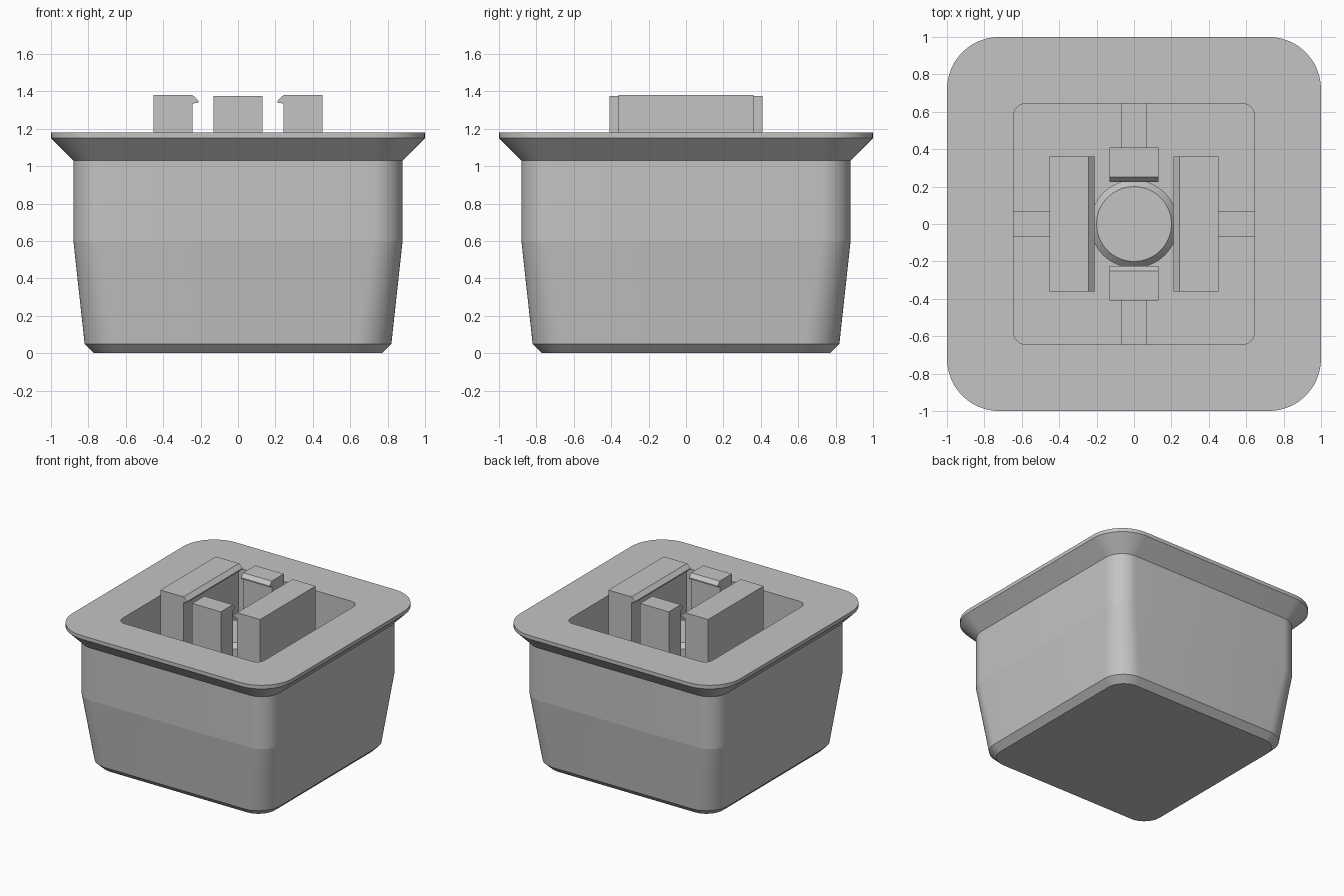
import bpy, bmesh, math

if "Cube" in bpy.data.objects:
    bpy.data.objects.remove(bpy.data.objects["Cube"], do_unlink=True)

# Single matte grey
grey = bpy.data.materials.new("light_grey")
grey.use_nodes = True
colour = (0.55, 0.55, 0.55, 1)
grey.diffuse_color = colour
grey.node_tree.nodes["Principled BSDF"].inputs["Base Color"].default_value = colour

FLOOR = 0.18


def finish(name, bm, smooth=False):
    bmesh.ops.recalc_face_normals(bm, faces=bm.faces)
    mesh = bpy.data.meshes.new(name)
    bm.to_mesh(mesh)
    bm.free()
    mesh.materials.append(grey)
    obj = bpy.data.objects.new(name, mesh)
    bpy.context.collection.objects.link(obj)
    if smooth:
        bpy.ops.object.select_all(action="DESELECT")
        obj.select_set(True)
        bpy.context.view_layer.objects.active = obj
        bpy.ops.object.shade_smooth_by_angle(angle=math.radians(30))
        # Keep every level change crisp
        for edge in mesh.edges:
            a, b = (mesh.vertices[i].co.z for i in edge.vertices)
            if abs(a - b) < 1e-5:
                edge.use_edge_sharp = True
    return obj


def rounded_square(half, radius, steps=12):
    points = []
    for corner in range(4):
        mid = math.radians(45 + 90 * corner)
        cx = math.copysign(half - radius, math.cos(mid))
        cy = math.copysign(half - radius, math.sin(mid))
        for i in range(steps + 1):
            a = math.radians(90 * corner + 90 * i / steps)
            points.append((cx + radius * math.cos(a), cy + radius * math.sin(a)))
    return points


def circle(radius, steps=64):
    return [(radius * math.cos(math.tau * i / steps),
             radius * math.sin(math.tau * i / steps)) for i in range(steps)]


def loft(name, sections):
    bm = bmesh.new()
    rings = [[bm.verts.new((x, y, z)) for x, y in pts] for pts, z in sections]
    for low, high in zip(rings, rings[1:]):
        n = len(low)
        for i in range(n):
            j = (i + 1) % n
            bm.faces.new((low[i], low[j], high[j], high[i]))
    bm.faces.new(rings[0])
    bm.faces.new(rings[-1])
    return finish(name, bm, True)


def prism(name, profile, half_width, turn):
    # Profile holds (distance from centre, height), swept sideways and turned
    bm = bmesh.new()
    c, s = round(math.cos(turn)), round(math.sin(turn))
    ends = [[bm.verts.new((r * c - w * s, r * s + w * c, z)) for r, z in profile]
            for w in (-half_width, half_width)]
    n = len(profile)
    for i in range(n):
        j = (i + 1) % n
        bm.faces.new((ends[0][i], ends[0][j], ends[1][j], ends[1][i]))
    bm.faces.new(ends[0])
    bm.faces.new(ends[1])
    return finish(name, bm)


# Tapered tub with flange and square well
levels = [(0.77, 0.15, 0), (0.82, 0.19, 0.05), (0.88, 0.16, 0.6),
          (0.88, 0.16, 1.03), (1.0, 0.28, 1.15), (1.0, 0.28, 1.18),
          (0.645, 0.07, 1.18), (0.645, 0.07, FLOOR)]
loft("tub", [(rounded_square(h, r), z) for h, r, z in levels])

# Central post with chamfered top
loft("centre_post", [(circle(0.235), FLOOR - 0.02), (circle(0.235), 0.99),
                     (circle(0.2), 1.025)])


def clip_profile(tip, inner, outer, top):
    return [(inner, FLOOR - 0.02), (outer, FLOOR - 0.02), (outer, top),
            (inner, top), (tip, top - 0.03), (tip, top - 0.04),
            (inner, top - 0.045)]


# Four hooked clips, wide pair on the sides, each braced by a rib
names = ["left", "back", "right", "front"]
for i, side in enumerate(names):
    turn = i * math.pi / 2
    wide = i % 2 == 0
    if wide:
        profile, half, start = clip_profile(0.21, 0.243, 0.453, 1.38), 0.36, 0.44
    else:
        profile, half, start = clip_profile(0.225, 0.252, 0.408, 1.375), 0.13, 0.4
    prism(side + "_clip", profile, half, turn)
    rib = [(start, FLOOR - 0.02), (0.66, FLOOR - 0.02), (0.66, 0.65), (start, 0.65)]
    prism(side + "_rib", rib, 0.068, turn)
